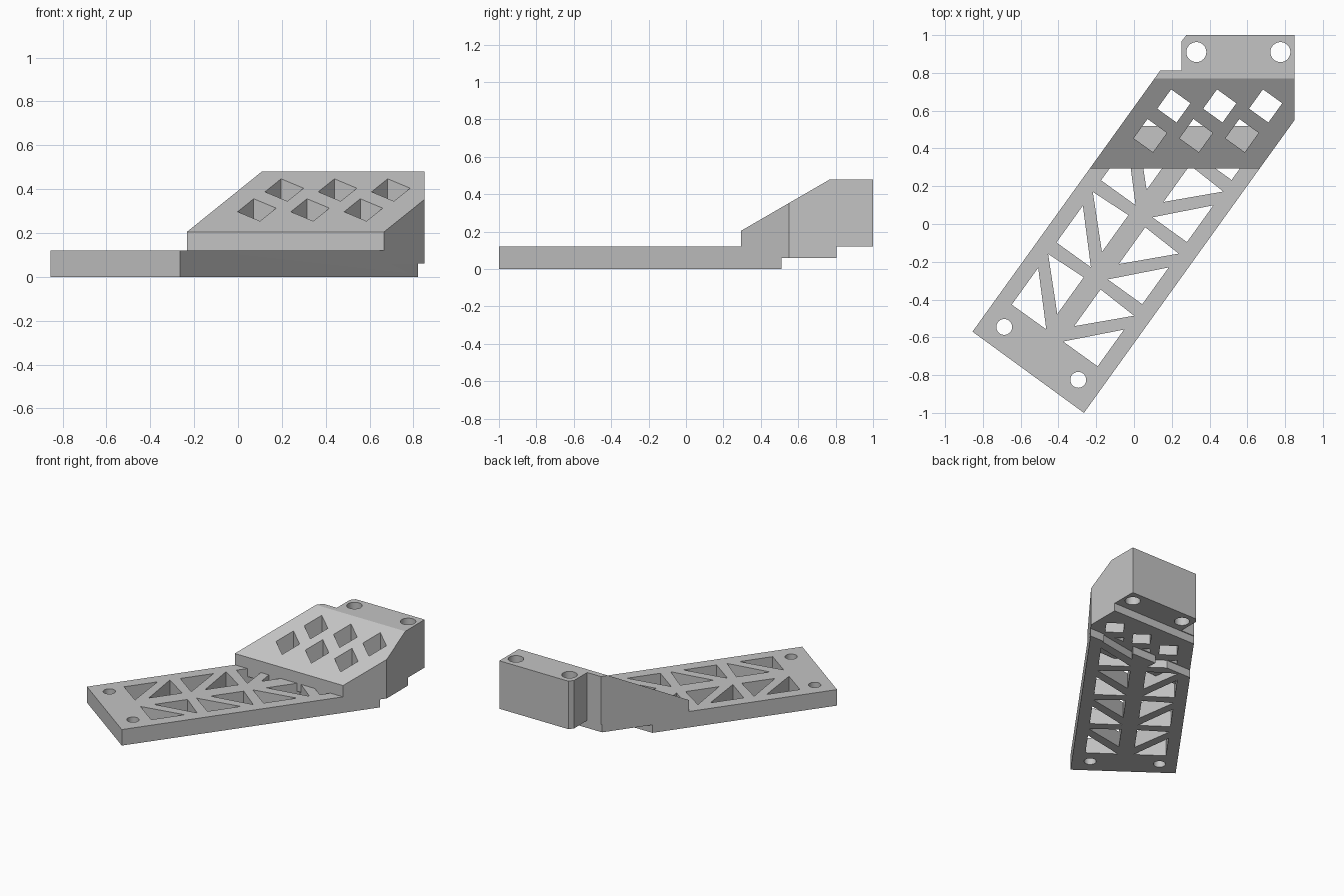
import bpy, bmesh, math
from mathutils import Vector

cube = bpy.data.objects.get("Cube")
if cube:
    bpy.data.objects.remove(cube, do_unlink=True)

grey = bpy.data.materials.new("plain_grey")
grey.use_nodes = True
colour = (0.55, 0.55, 0.55, 1)
grey.diffuse_color = colour
grey.node_tree.nodes["Principled BSDF"].inputs["Base Color"].default_value = colour

# Local frame of the slanted arm: u along it, v across it
ANGLE = math.atan2(1, 0.719)
ALONG = Vector((math.cos(ANGLE), math.sin(ANGLE)))
ACROSS = Vector((math.sin(ANGLE), -math.cos(ANGLE)))
ORIGIN = Vector((-0.56, -0.785))


def local(u, v, origin=ORIGIN):
    return origin + ALONG * u + ACROSS * v


def left_x(y):
    return -0.855 + (y + 0.57) * 0.719


def right_x(y):
    return -0.265 + (y + 1) * 0.719


def prisms(name, outlines, place, start, end):
    """Extrude every 2D outline between two levels into one object."""
    bm = bmesh.new()
    for outline in outlines:
        low = [bm.verts.new(place(p[0], p[1], start)) for p in outline]
        high = [bm.verts.new(place(p[0], p[1], end)) for p in outline]
        bm.faces.new(low[::-1])
        bm.faces.new(high)
        for i in range(len(low)):
            j = (i + 1) % len(low)
            bm.faces.new((low[i], low[j], high[j], high[i]))
    bmesh.ops.recalc_face_normals(bm, faces=bm.faces)
    mesh = bpy.data.meshes.new(name)
    bm.to_mesh(mesh)
    bm.free()
    mesh.materials.append(grey)
    obj = bpy.data.objects.new(name, mesh)
    bpy.context.collection.objects.link(obj)
    return obj


def upright(name, outlines, z0, z1):
    return prisms(name, outlines, lambda x, y, z: (x, y, z), z0, z1)


def combine(target, other, operation):
    """Apply a boolean and discard the helper."""
    other.hide_render = True
    mod = target.modifiers.new("boolean", 'BOOLEAN')
    mod.operation = operation
    mod.solver = 'EXACT'
    mod.object = other
    bpy.context.view_layer.objects.active = target
    bpy.ops.object.modifier_apply(modifier=mod.name)
    bpy.data.objects.remove(other, do_unlink=True)


def circle(x, y, radius, n=32):
    return [(x + radius * math.cos(i * math.tau / n),
             y + radius * math.sin(i * math.tau / n)) for i in range(n)]


# Flat arm plate, ending square across at the rear step
STEP, FACE = 0.51, 0.295
plate = upright("mounting_arm", [[(left_x(-0.57), -0.57), (right_x(-1), -1),
                                  (right_x(STEP), STEP), (left_x(STEP), STEP)]], 0, 0.12)

# Mirrored rows of triangular truss openings
triangles = []
for bay in range(4):
    u = 0.24 + 0.405 * bay
    for side in (-1, 1):
        inner, outer = 0.055 * side, 0.28 * side
        triangles.append([local(u, inner), local(u, outer), local(u + 0.24, outer)])
        triangles.append([local(u + 0.1, inner), local(u + 0.34, inner),
                          local(u + 0.33, outer)])
combine(plate, upright("truss_cutter", triangles, -0.1, 0.3), 'DIFFERENCE')

# Screw holes at the front end
screws = [circle(-0.687, -0.545, 0.042), circle(-0.295, -0.825, 0.042)]
combine(plate, upright("screw_cutter", screws, -0.1, 0.3), 'DIFFERENCE')

# Wedge block: side profile trimmed to the footprint
profile = [(FACE, 0.06), (0.805, 0.06), (0.805, 0.12), (1, 0.12), (1, 0.48),
           (0.77, 0.48), (FACE, 0.205)]
block = prisms("wedge_block", [profile], lambda y, z, x: (x, y, z), -0.6, 1.2)
footprint = [(left_x(FACE), FACE), (right_x(FACE), FACE), (0.85, right_x(0) and 0.55),
             (0.85, 1), (0.277, 1), (0.252, 0.968), (0.252, 0.812), (left_x(0.812), 0.812)]
combine(block, upright("footprint_trim", [footprint], -0.2, 0.8), 'INTERSECT')

# Two rows of square windows through the slope
HALF = 0.063
windows = []
for x0, y0 in ((0.086, 0.468), (0.211, 0.625)):
    for i in range(3):
        centre = Vector((x0 + 0.243 * i, y0))
        windows.append([local(a * HALF, b * HALF, centre)
                        for a, b in ((-1, -1), (1, -1), (1, 1), (-1, 1))])
combine(block, upright("window_cutter", windows, -0.1, 0.8), 'DIFFERENCE')

# Bolt holes in the rear tab
bolts = [circle(0.33, 0.91, 0.053), circle(0.775, 0.91, 0.053)]
combine(block, upright("bolt_cutter", bolts, -0.1, 0.8), 'DIFFERENCE')

# Thin floor that closes the front windows where the block meets the arm
END = 0.518
floor = upright("block_floor", [[(left_x(FACE), FACE), (right_x(FACE), FACE),
                                 (right_x(END), END), (left_x(END), END)]], 0.06, 0.12)
combine(block, floor, 'UNION')
combine(plate, block, 'UNION')
plate.name = "mounting_bracket"

# Smooth round holes, sharp edges elsewhere
bpy.ops.object.select_all(action='DESELECT')
plate.select_set(True)
bpy.context.view_layer.objects.active = plate
bpy.ops.object.shade_smooth_by_angle(angle=math.radians(25))
